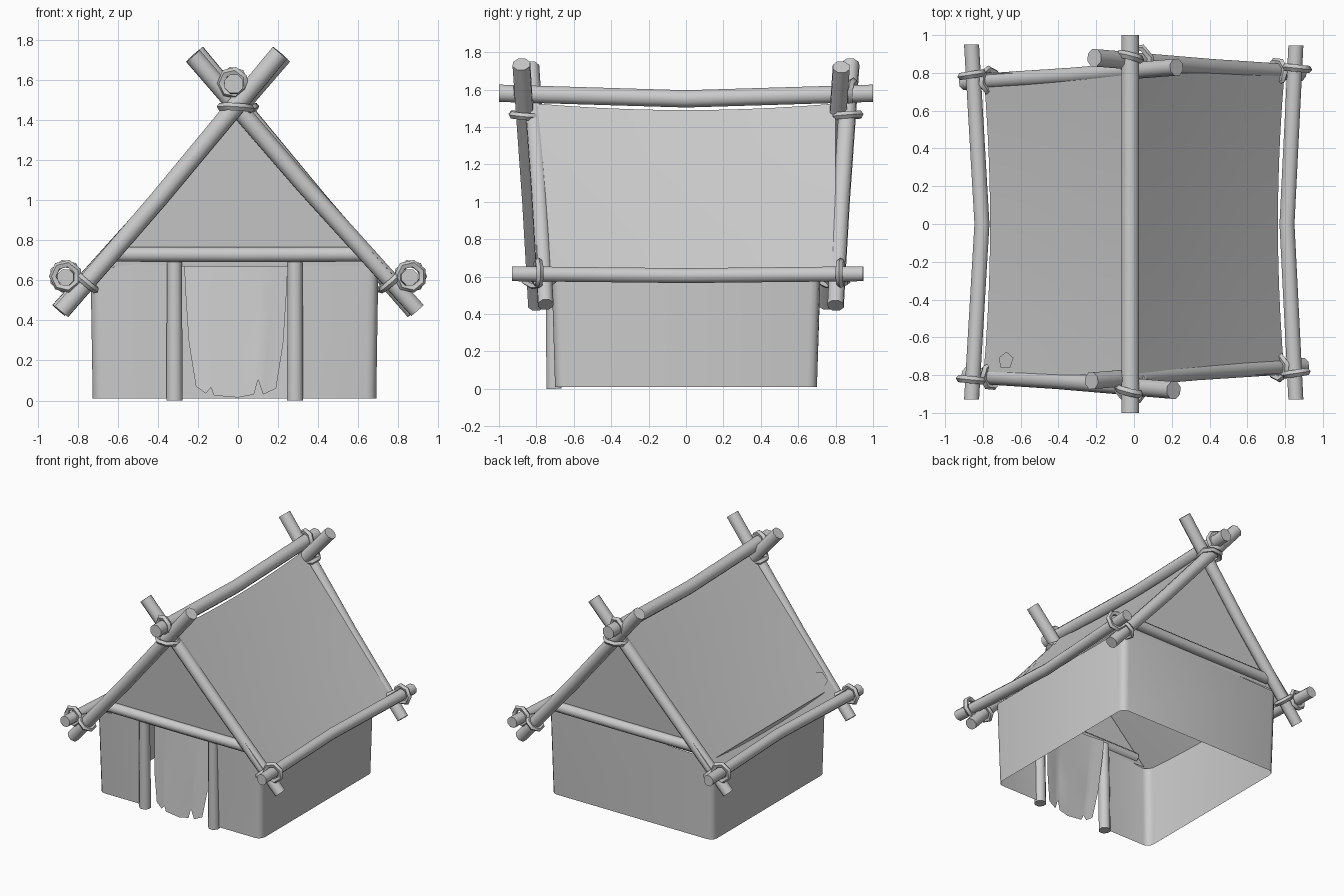
import bpy, bmesh, math
from mathutils import Vector, Matrix

if "Cube" in bpy.data.objects:
    bpy.data.objects.remove(bpy.data.objects["Cube"])


def finish(name, bm, angle=50):
    me = bpy.data.meshes.new(name)
    bmesh.ops.recalc_face_normals(bm, faces=bm.faces)
    bm.to_mesh(me)
    bm.free()
    ob = bpy.data.objects.new(name, me)
    bpy.context.collection.objects.link(ob)
    bpy.ops.object.select_all(action='DESELECT')
    ob.select_set(True)
    bpy.context.view_layer.objects.active = ob
    bpy.ops.object.shade_smooth_by_angle(angle=math.radians(angle))
    return ob


def pole(name, pts, r0, r1=None, sides=8):
    """Wooden pole swept along a few points."""
    r1 = r1 or r0
    pts = [Vector(p) for p in pts]
    bm = bmesh.new()
    rings = []
    q = (pts[-1] - pts[0]).to_track_quat('Z', 'Y')
    for i, p in enumerate(pts):
        r = r0 + (r1 - r0) * i / (len(pts) - 1)
        rings.append([bm.verts.new(p + q @ Vector((r * math.cos(a), r * math.sin(a), 0)))
                      for a in (math.tau * (k + .5) / sides for k in range(sides))])
    for a, b in zip(rings, rings[1:]):
        for k in range(sides):
            j = (k + 1) % sides
            bm.faces.new((a[k], a[j], b[j], b[k]))
    bm.faces.new(rings[0])
    bm.faces.new(rings[-1])
    return finish(name, bm)


def lashing(name, loc, axis, major=.064, minor=.02, n=7, m=5):
    """Rope ring around an axis."""
    bm = bmesh.new()
    q = Vector(axis).to_track_quat('Z', 'Y')
    g = []
    for i in range(n):
        a = math.tau * i / n
        row = []
        for k in range(m):
            b = math.tau * k / m
            d = major + minor * math.cos(b)
            row.append(bm.verts.new(Vector(loc) + q @ Vector(
                (d * math.cos(a), d * math.sin(a), minor * math.sin(b)))))
        g.append(row)
    for i in range(n):
        for k in range(m):
            i2, k2 = (i + 1) % n, (k + 1) % m
            bm.faces.new((g[i][k], g[i2][k], g[i2][k2], g[i][k2]))
    return finish(name, bm, 60)


# Ridge pole and eave poles, bent in the middle
pole("ridge_pole", [(-.02, -1, 1.58), (-.02, 0, 1.55), (-.02, 1, 1.58)], .05)
pole("left_eave_pole", [(-.86, -.93, .615), (-.805, 0, .605), (-.86, .95, .615)], .043)
pole("right_eave_pole", [(.857, -.93, .615), (.81, 0, .605), (.857, .945, .615)], .043)

# Gable frames: crossed rafters, tie beam and lashings, turned 180 degrees for the back
for side, s in (("front", 1), ("back", -1)):
    def P(x, y, z):
        return (s * x, s * y, z)
    pole(side + "_rafter_outer", [P(-.88, -.80, .445), P(-.4, -.83, 1.0), P(.21, -.88, 1.735)], .046, .05)
    pole(side + "_rafter_inner", [P(.895, -.75, .45), P(.33, -.785, 1.075), P(-.225, -.83, 1.72)], .044, .048)
    pole(side + "_tie_beam", [P(-.63, -.74, .73), P(0, -.74, .728), P(.63, -.74, .73)], .04)
    lashing(side + "_apex_lashing", P(-.012, -.86, 1.46), P(.06, .08, 1), .078)
    lashing(side + "_ridge_lashing", (-.025, s * -.885, 1.585), P(.25, 1, .1), .06, .022)
    lashing(side + "_eave_lashing_a", P(-.86, -.825, .62), P(.1, 1, 0))
    lashing(side + "_eave_lashing_b", P(.86, -.79, .62), P(-.15, 1, 0))
    lashing(side + "_rafter_lashing_a", P(-.755, -.805, .59), P(1, -.1, 1.18), .06, .019)
    lashing(side + "_rafter_lashing_b", P(.765, -.76, .595), P(-1, -.1, 1.13), .06, .019)

    # Triangular cloth above the beam
    bm = bmesh.new()
    bm.faces.new([bm.verts.new(v) for v in (
        (-.70, s * -.72, .67), (.70, s * -.72, .67), (0, s * -.79, 1.48))])
    finish(side + "_gable_cloth", bm)

# Wall cloth: open-bottomed strip with rounded corners and a doorway gap
path = [(.29, -.70)]
R = .05
for cx, cy, a0 in ((.69, -.70, -90), (.69, .70, 0), (-.725, .70, 90), (-.725, -.70, 180)):
    ox, oy = cx - math.copysign(R, cx), cy - math.copysign(R, cy)
    for k in range(4):
        a = math.radians(a0 + 30 * k)
        path.append((ox + R * math.cos(a), oy + R * math.sin(a)))
path.append((-.32, -.70))
bm = bmesh.new()
low = [bm.verts.new((x, y, .01)) for x, y in path]
top = [bm.verts.new((x * 1.015, y * 1.03, .70 if abs(x) < .655 else .66)) for x, y in path]
for i in range(len(path) - 1):
    bm.faces.new((low[i], low[i + 1], top[i + 1], top[i]))
finish("wall_cloth", bm)

# Door posts
for name, x in (("left_door_post", -.317), ("right_door_post", .285)):
    pole(name, [(x, -.705, 0), (x, -.71, .35), (x, -.715, .71)], .044, .04)

# Torn door curtain
bottom = [(-.21, .07), (-.16, .035), (-.135, .065), (-.12, .025), (0, .015),
          (.08, .03), (.10, .105), (.125, .03), (.19, .06)]
bm = bmesh.new()
rows = []
for f in (0, .35, .7, 1):
    widen = 1 + .3 * f ** .5
    rows.append([bm.verts.new((-.01 + (x + .01) * widen,
                               -.735 + .06 * f + .02 * (x / .2) ** 2,
                               z + (.70 - z) * f)) for x, z in bottom])
for a, b in zip(rows, rows[1:]):
    for i in range(len(a) - 1):
        bm.faces.new((a[i], a[i + 1], b[i + 1], b[i]))
finish("door_curtain", bm)


# Roof cloth sagging between the poles
def roof(u, v):
    s, w = abs(u), v * v
    ridge = 1.49 + .035 * w
    z = ridge - s * (ridge - .60) - .015 * math.sin(math.pi * s)
    return Vector((u * (.762 + .035 * w), v * .80, z))


NU, NV = 8, 10
bm = bmesh.new()
g = [[bm.verts.new(roof(2 * i / NU - 1, 2 * j / NV - 1)) for j in range(NV + 1)] for i in range(NU + 1)]
for i in range(NU):
    for j in range(NV):
        bm.faces.new((g[i][j], g[i + 1][j], g[i + 1][j + 1], g[i][j + 1]))
finish("roof_cloth", bm)

# Small patch on the left roof slope
bm = bmesh.new()
bm.faces.new([bm.verts.new(roof(-.85 + .052 * math.sin(a), -.905 + .06 * math.cos(a)) + Vector((-.006, 0, .006)))
              for a in (math.tau * k / 5 for k in range(5))])
finish("roof_patch", bm)
